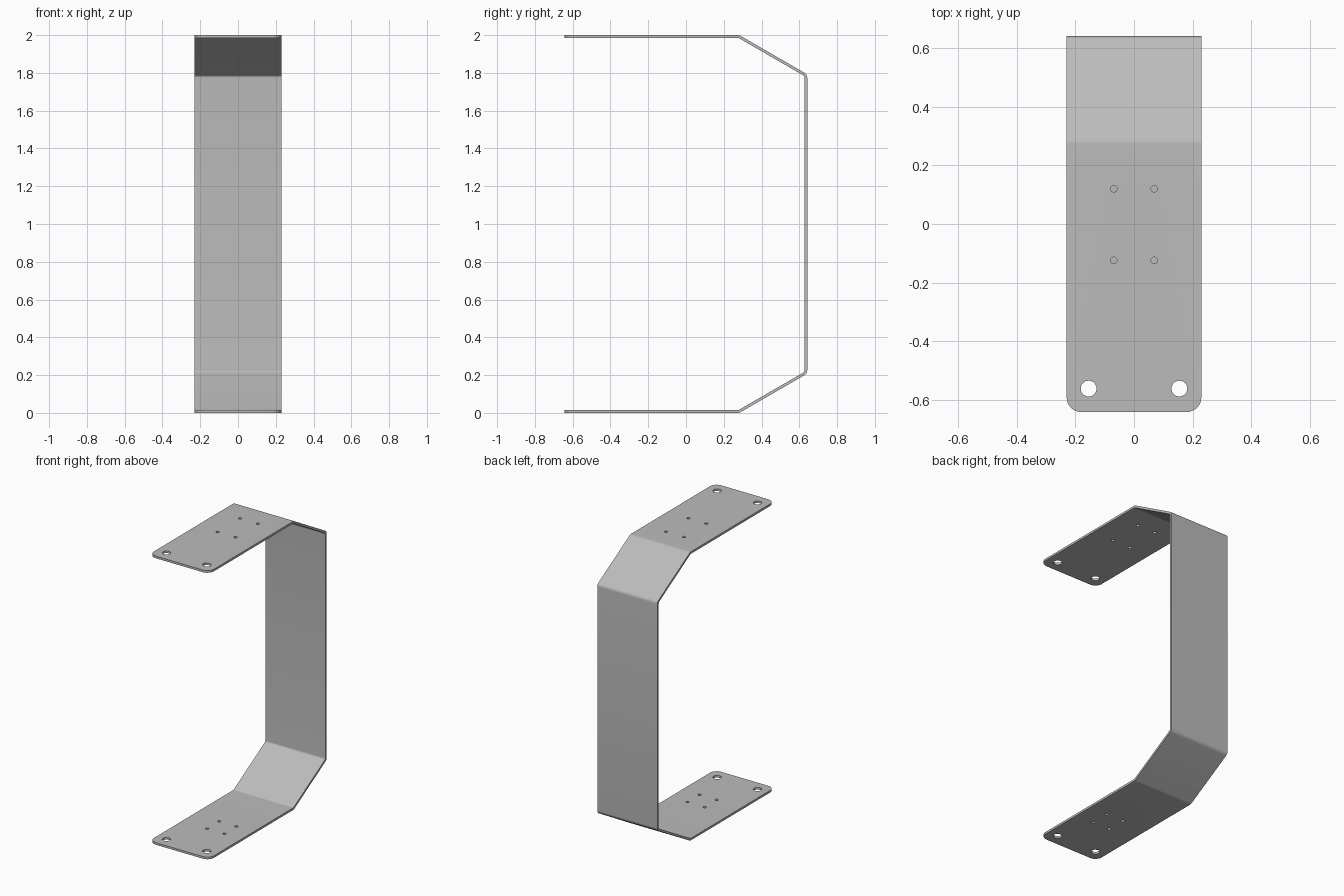
import bpy, bmesh, math
from mathutils import Vector, Matrix

cube = bpy.data.objects.get("Cube")
if cube:
    bpy.data.objects.remove(cube, do_unlink=True)

W, D, H = 0.23, 0.642, 2.0      # half width, half depth, height
T, R = 0.015, 0.03              # sheet thickness, outer bend radius

steel = bpy.data.materials.new("grey steel")
steel.use_nodes = True
colour = (0.5, 0.5, 0.5, 1)
steel.diffuse_color = colour
steel.node_tree.nodes["Principled BSDF"].inputs["Base Color"].default_value = colour


def make_object(name, bm):
    mesh = bpy.data.meshes.new(name)
    bm.to_mesh(mesh)
    bm.free()
    obj = bpy.data.objects.new(name, mesh)
    bpy.context.collection.objects.link(obj)
    return obj


def bend(prev, corner, nxt, steps=6):
    """Concentric outer and inner arcs round one fold of the sheet."""
    a, b = (corner - prev).normalized(), (nxt - corner).normalized()
    na, nb = Vector((-a.y, a.x)), Vector((-b.y, b.x))   # inward normals
    mid = (na + nb).normalized()
    centre = corner + mid * R / mid.dot(na)
    turn = math.acos(a.dot(b))
    arc = []
    for i in range(steps + 1):
        n = Matrix.Rotation(turn * i / steps, 2) @ na
        arc.append((centre - n * R, centre - n * (R - T)))
    return arc


# Bent strap: side profile (y, z) extruded across the width
path = [Vector(p) for p in ((-D, 0), (0.282, 0), (D, 0.208),
                            (D, H - 0.208), (0.282, H), (-D, H))]
pairs = [(path[0], path[0] + Vector((0, T)))]
for i in range(1, len(path) - 1):
    pairs += bend(path[i - 1], path[i], path[i + 1])
pairs.append((path[-1], path[-1] - Vector((0, T))))
outline = [p[0] for p in pairs] + [p[1] for p in reversed(pairs)]

bm = bmesh.new()
side = bm.faces.new([bm.verts.new((-W, p.x, p.y)) for p in outline])
ext = bmesh.ops.extrude_face_region(bm, geom=[side])
moved = [v for v in ext["geom"] if isinstance(v, bmesh.types.BMVert)]
bmesh.ops.translate(bm, verts=moved, vec=(2 * W, 0, 0))

# Rounded corners on both free ends
corners = [e for e in bm.edges
           if all(v.co.y < -D + 0.001 for v in e.verts)
           and abs(e.verts[0].co.x - e.verts[1].co.x) < 0.001]
bmesh.ops.bevel(bm, geom=corners, offset=0.05, offset_type='OFFSET',
                segments=8, profile=0.5, affect='EDGES')
bmesh.ops.recalc_face_normals(bm, faces=bm.faces)
strap = make_object("bent_strap", bm)
strap.data.materials.append(steel)

# Hole cutters: two mounting holes and four screw holes in each plate
bm = bmesh.new()


def hole(x, y, z, radius, sides):
    bmesh.ops.create_cone(bm, cap_ends=True, segments=sides, radius1=radius,
                          radius2=radius, depth=0.1,
                          matrix=Matrix.Translation((x, y, z)))


# plate height, screw pattern centre, half spacing
patterns = ((0, 0.03, -0.22, 0.066, 0.066), (H, 0, -0.002, 0.069, 0.122))
for z, cx, cy, sx, sy in patterns:
    for s in (-1, 1):
        hole(s * 0.155, -0.562, z, 0.027, 32)
        for t in (-1, 1):
            hole(cx + s * sx, cy + t * sy, z, 0.011, 20)
cutter = make_object("hole_cutter", bm)
cutter.hide_render = True

cut = strap.modifiers.new("holes", 'BOOLEAN')
cut.object = cutter
cut.operation = 'DIFFERENCE'
cut.solver = 'EXACT'
bpy.ops.object.select_all(action='DESELECT')
bpy.context.view_layer.objects.active = strap
strap.select_set(True)
bpy.ops.object.modifier_apply(modifier=cut.name)
bpy.data.objects.remove(cutter, do_unlink=True)

bpy.ops.object.shade_smooth_by_angle(angle=math.radians(30))
